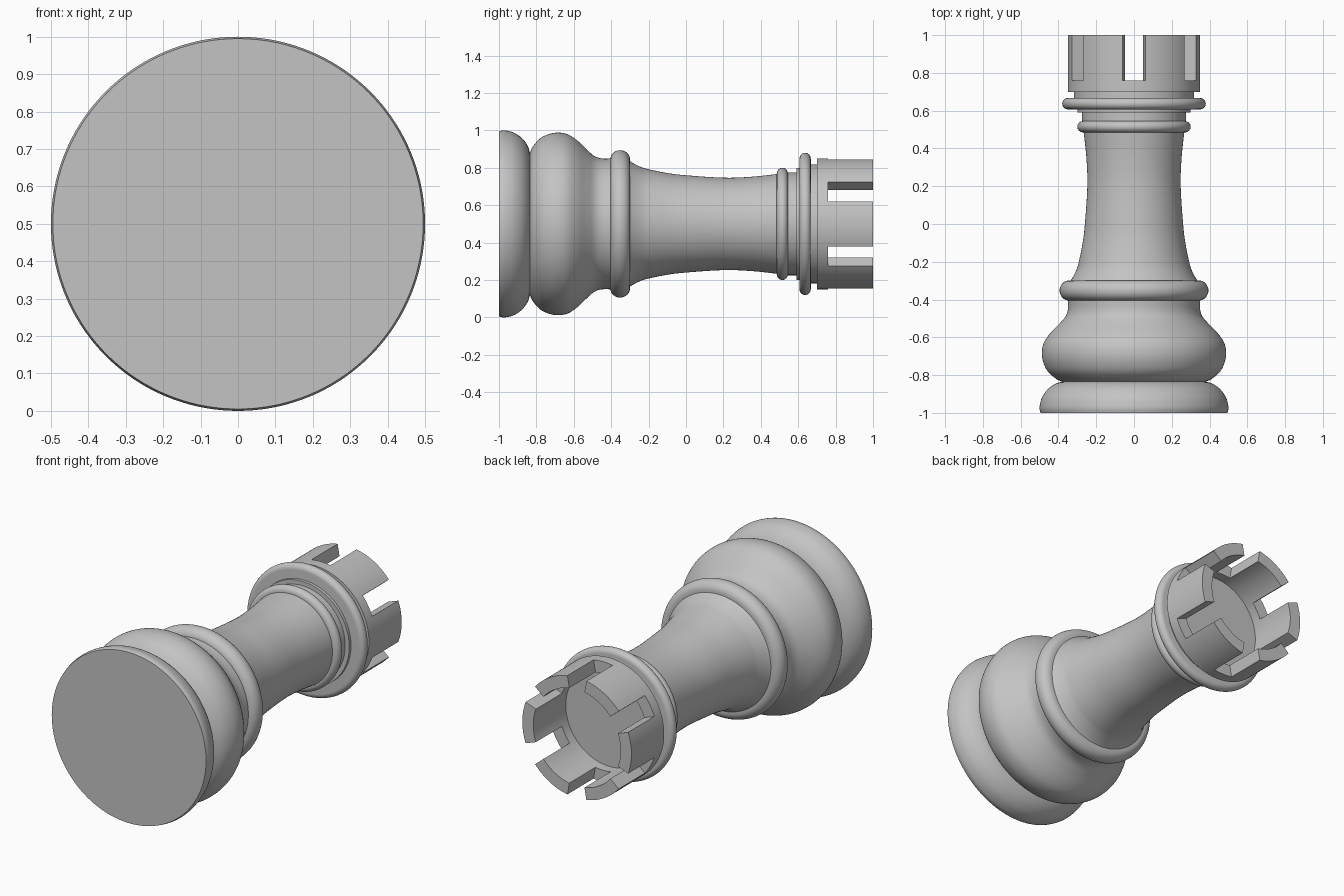
import bpy, bmesh
from math import sin, cos, pi, radians
from mathutils import Vector

cube = bpy.data.objects.get("Cube")
if cube:
    bpy.data.objects.remove(cube, do_unlink=True)

SEGMENTS = 144
AXIS_Z = 0.5

# One plain grey for the whole piece
GREY = (0.55, 0.55, 0.55, 1.0)
grey = bpy.data.materials.new("plain_grey")
grey.use_nodes = True
grey.diffuse_color = GREY
grey.node_tree.nodes["Principled BSDF"].inputs["Base Color"].default_value = GREY


def on_axis(y, r, i):
    """Point at distance r from the lying axis, at segment i."""
    a = 2 * pi * i / SEGMENTS
    return Vector((r * cos(a), y, AXIS_Z + r * sin(a)))


def finish(name, bm):
    bmesh.ops.remove_doubles(bm, verts=bm.verts, dist=1e-5)
    bmesh.ops.recalc_face_normals(bm, faces=bm.faces)
    mesh = bpy.data.meshes.new(name)
    bm.to_mesh(mesh)
    bm.free()
    mesh.materials.append(grey)
    obj = bpy.data.objects.new(name, mesh)
    bpy.context.collection.objects.link(obj)
    bpy.ops.object.select_all(action='DESELECT')
    obj.select_set(True)
    bpy.context.view_layer.objects.active = obj
    bpy.ops.object.shade_smooth_by_angle(angle=radians(35))
    return obj


def spline(points, steps=5):
    """Smooth curve through (y, radius) points."""
    p = [Vector(q) for q in points]
    p = [2 * p[0] - p[1]] + p + [2 * p[-1] - p[-2]]
    out = []
    for a, b, c, d in zip(p, p[1:], p[2:], p[3:]):
        for k in range(steps):
            t = k / steps
            out.append(0.5 * (2 * b + (c - a) * t + (2 * a - 5 * b + 4 * c - d) * t * t
                              + (3 * b - a - 3 * c + d) * t ** 3))
    return out + [p[-2]]


def bead(y, r, half, height, steps=16):
    """Half-round profile of a raised ring."""
    return [(y - half * cos(pi * k / steps), r + height * sin(pi * k / steps))
            for k in range(steps + 1)]


def lathe(name, profile):
    """Closed solid turned around the lying axis."""
    bm = bmesh.new()
    rings = [[bm.verts.new(on_axis(y, r, i)) for i in range(SEGMENTS)] for y, r in profile]
    for low, high in zip(rings, rings[1:]):
        for i in range(SEGMENTS):
            j = (i + 1) % SEGMENTS
            bm.faces.new((low[i], low[j], high[j], high[i]))
    bm.faces.new(rings[0])
    bm.faces.new(rings[-1])
    return finish(name, bm)


# Foot, belly and waisted stem
lathe("foot", spline([(-1, .495), (-.97, .5), (-.92, .488), (-.875, .457),
                      (-.845, .415), (-.835, .38)]))
lathe("belly", spline([(-.835, .38), (-.82, .412), (-.78, .457), (-.73, .481), (-.68, .488),
                       (-.63, .478), (-.58, .445), (-.53, .397), (-.49, .363),
                       (-.45, .35), (-.39, .35)]))
lathe("stem", spline([(-.32, .35), (-.285, .326), (-.24, .304), (-.2, .292), (-.1, .272),
                      (0, .26), (.2, .247), (.35, .252), (.5, .268)]))

# Raised rings and plain collars
lathe("lower_ring", bead(-.352, .344, .053, .05))
lathe("neck_ring", bead(.515, .268, .03, .032))
lathe("neck_collar", [(.53, .275), (.6, .275)])
lathe("thin_collar", [(.59, .3), (.62, .3)])
lathe("head_ring", bead(.637, .35, .03, .03))
lathe("head_collar", [(.65, .318), (.7, .318)])

# Crown: hollow cup whose wall drops at six evenly spaced notches
OUTER, INNER, FLOOR, LEDGE, RIM = .35, .28, .70, .76, 1.0
NOTCHES, NOTCH_DEG = 6, 20


def wall_top(i):
    spacing = 360 / NOTCHES
    angle = (i % SEGMENTS + .5) * 360 / SEGMENTS
    in_notch = (angle - spacing / 2 + NOTCH_DEG / 2) % spacing < NOTCH_DEG
    return LEDGE if in_notch else RIM


bm = bmesh.new()


def face(*corners):
    bm.faces.new([bm.verts.new(on_axis(*c)) for c in corners])


for i in range(SEGMENTS):
    j, top = i + 1, wall_top(i)
    levels = [FLOOR, LEDGE] + ([RIM] if top == RIM else [])
    for a, b in zip(levels, levels[1:]):
        for r in (OUTER, INNER):
            face((a, r, i), (a, r, j), (b, r, j), (b, r, i))
    face((top, INNER, i), (top, INNER, j), (top, OUTER, j), (top, OUTER, i))
    face((FLOOR, INNER, i), (FLOOR, INNER, j), (FLOOR, OUTER, j), (FLOOR, OUTER, i))
    # Side wall where a notch begins or ends
    if top != wall_top(j):
        face((LEDGE, INNER, j), (LEDGE, OUTER, j), (RIM, OUTER, j), (RIM, INNER, j))
finish("crown", bm)

# Floor inside the crown
lathe("crown_floor", [(.695, INNER), (.702, INNER)])
